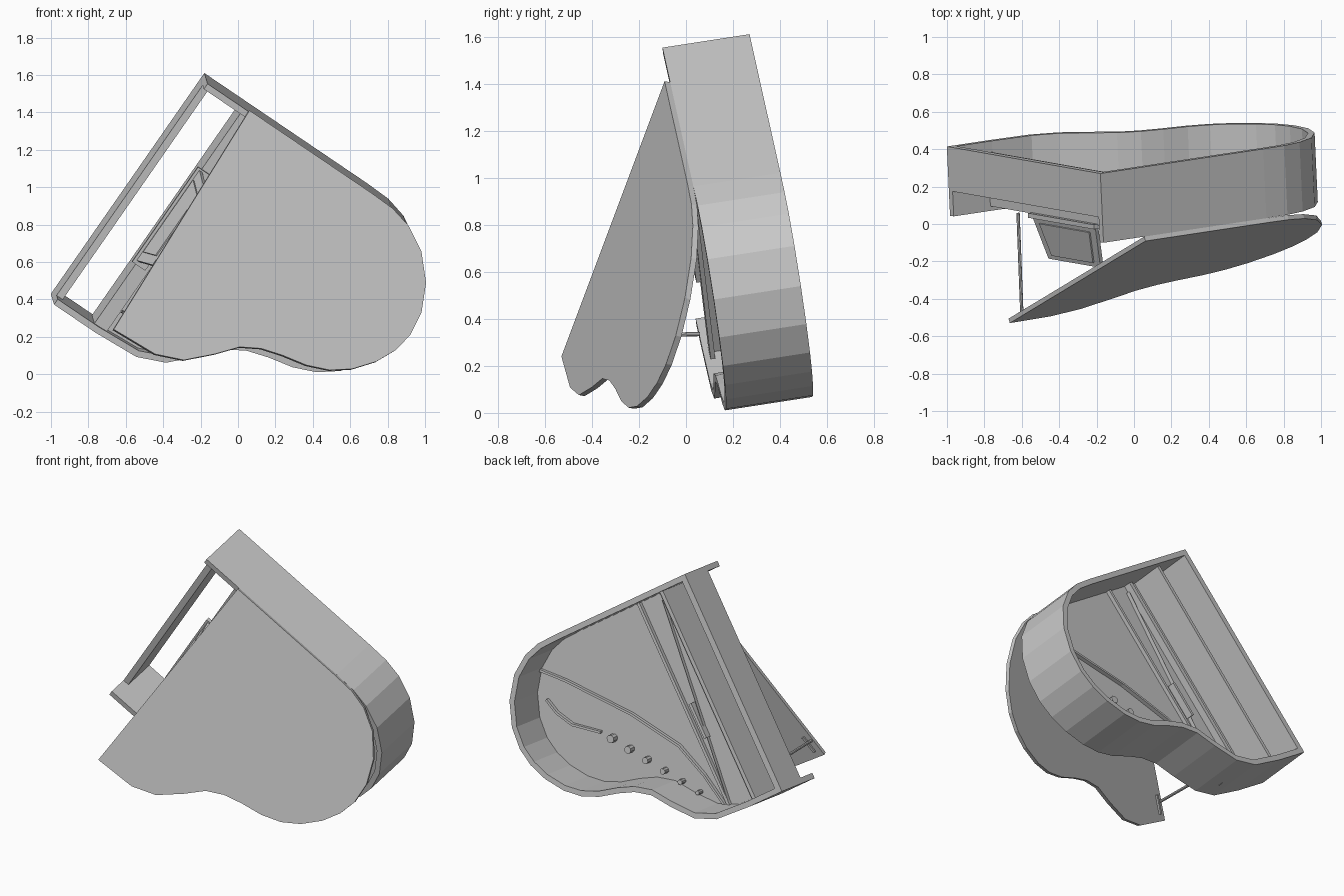
import bpy, bmesh, math
from mathutils import Matrix, Vector

cube = bpy.data.objects.get("Cube")
if cube:
    bpy.data.objects.remove(cube)

# One plain grey
grey = bpy.data.materials.new("plain grey")
grey.use_nodes = True
grey.diffuse_color = (0.58, 0.58, 0.58, 1)
grey.node_tree.nodes["Principled BSDF"].inputs["Base Color"].default_value = (0.58, 0.58, 0.58, 1)

# Tilted frame: s runs across the keyboard, t to the tail, h up out of the case
across = Vector((-0.568, 0.10, -0.817)).normalized()
up = across.cross(Vector((0.82, 0.124, -0.557))).normalized()
tail = up.cross(across)
FRAME = Matrix((across, tail, up)).transposed().to_4x4()
FRAME.translation = (-0.18, 0.27, 1.61)

WIDTH, HEIGHT, WALL = 1.445, 0.375, 0.035
RAIL = 0.24


def finish(name, bm, local=Matrix()):
    bmesh.ops.recalc_face_normals(bm, faces=bm.faces)
    mesh = bpy.data.meshes.new(name)
    bm.to_mesh(mesh)
    bm.free()
    mesh.materials.append(grey)
    ob = bpy.data.objects.new(name, mesh)
    bpy.context.collection.objects.link(ob)
    ob.matrix_world = FRAME @ local
    return ob


def slab(name, pts, h0, h1, local=Matrix()):
    """Flat outline raised from h0 to h1."""
    bm = bmesh.new()
    face = bm.faces.new([bm.verts.new((s, t, h0)) for s, t in pts])
    top = bmesh.ops.extrude_face_region(bm, geom=[face])["geom"]
    for v in top:
        if isinstance(v, bmesh.types.BMVert):
            v.co.z = h1
    return finish(name, bm, local)


def box(name, s0, s1, t0, t1, h0, h1, local=Matrix()):
    return slab(name, [(s0, t0), (s1, t0), (s1, t1), (s0, t1)], h0, h1, local)


def inset_path(pts, d):
    """Offset an open path sideways by d with mitred corners."""
    pts = [Vector(p) for p in pts]
    out = []
    for i, p in enumerate(pts):
        a = (p - pts[i - 1]).normalized() if i else None
        b = (pts[i + 1] - p).normalized() if i < len(pts) - 1 else a
        a = a or b
        na, nb = Vector((a.y, -a.x)), Vector((b.y, -b.x))
        m = (na + nb).normalized()
        out.append(tuple(p + m * d / max(m.dot(na), 0.4)))
    return out


def wall(name, pts, thick, h0, h1):
    """Upright strip following an open path."""
    inner = inset_path(pts, thick)
    bm = bmesh.new()
    rings = [[bm.verts.new((*q, h)) for q, h in ((p, h0), (p, h1), (r, h1), (r, h0))]
             for p, r in zip(pts, inner)]
    for a, b in zip(rings, rings[1:]):
        for k in range(4):
            bm.faces.new((a[k], a[(k + 1) % 4], b[(k + 1) % 4], b[k]))
    bm.faces.new(rings[0])
    bm.faces.new(rings[-1])
    return finish(name, bm)


def rod(name, a, b, r, sides=8):
    a, b = Vector(a), Vector(b)
    bm = bmesh.new()
    bmesh.ops.create_cone(bm, cap_ends=True, segments=sides, radius1=r, radius2=r, depth=(b - a).length)
    turn = (b - a).to_track_quat('Z', 'Y').to_matrix().to_4x4()
    return finish(name, bm, Matrix.Translation((a + b) / 2) @ turn)


# Curved side outline, from the straight side round the tail to the short side
CURVE = [(0, 1.06), (0.005, 1.2), (0.035, 1.32), (0.113, 1.452), (0.246, 1.564), (0.4, 1.628),
         (0.54, 1.64), (0.656, 1.615), (0.768, 1.56), (0.879, 1.47), (0.955, 1.37), (1.005, 1.25),
         (1.035, 1.11), (1.07, 0.995), (1.13, 0.893), (1.24, 0.8), (1.367, 0.674), (1.43, 0.525)]

# Case rim, open at the front and underneath
rim = [(0, 0)] + CURVE + [(WIDTH, 0.27), (WIDTH, 0)]
wall("case_rim", rim, WALL, 0, HEIGHT)
box("front_rail", WALL, WIDTH - WALL, 0, 0.04, 0, RAIL)

# Soundboard and cross beams
inner = inset_path([(0, 0.27)] + CURVE + [(WIDTH, 0.27)], WALL - 0.003)
slab("soundboard", inner, 0.265, 0.28)
box("fallboard", WALL, WIDTH - WALL, 0.24, 0.265, 0.06, 0.35)
box("key_shelf", WALL, WIDTH - WALL, 0.24, 0.32, 0.33, 0.35)
box("front_beam", WALL, WIDTH - WALL, 0.35, 0.38, 0.22, 0.27)
box("middle_beam", WALL, WIDTH - WALL, 0.56, 0.58, 0.24, 0.27)
slab("slanted_strut", [(0.08, 0.4), (0.1, 0.4), (1.35, 0.56), (1.33, 0.56)], 0.24, 0.27)
box("short_strut", 0.72, 0.95, 0.5, 0.52, 0.22, 0.27)

# Bridges and frame bolts under the board
wall("long_bridge", [(0.15, 1.45), (0.28, 1.3), (0.427, 1.158), (0.63, 0.96), (0.926, 0.735),
                     (1.15, 0.655), (1.374, 0.605)], 0.015, 0.24, 0.27)
wall("short_bridge", [(0.33, 1.49), (0.43, 1.46), (0.537, 1.39), (0.653, 1.22)], 0.015, 0.24, 0.27)
for i in range(6):
    k = i / 5
    s, t, r = 0.71 + 0.52 * k, 1.154 - 0.425 * k, 0.026 - 0.012 * k
    rod("bolt_%d" % (i + 1), (s, t, 0.22), (s, t, 0.27), r)

# Lid, hinged on the straight side and propped open
hinge = Matrix.Translation((0, 0, HEIGHT)) @ Matrix.Rotation(math.radians(-23.6), 4, 'Y')
slab("lid", [(0, 0.265)] + CURVE + [(WIDTH, 0.265)], 0, 0.025, hinge)
box("lid_batten", 1.28, 1.4, 0.3, 0.315, -0.012, 0.002, hinge)
to_local = FRAME.inverted()
rod("lid_prop", to_local @ Vector((-0.62, 0.06, 0.335)), to_local @ Vector((-0.6, -0.47, 0.325)), 0.009)

# Music desk, leaning back from the shelf
box("desk_base", 0.4, 1.02, 0.215, 0.3, 0.345, 0.37)
lean = Matrix.Translation((0, 0.25, 0.365)) @ Matrix.Rotation(math.radians(76), 4, 'X')
slab("desk_panel", [(0.41, 0), (1.0, 0), (0.95, 0.23), (0.46, 0.23)], 0, 0.02, lean)
slab("desk_inset", [(0.47, 0.025), (0.94, 0.025), (0.9, 0.205), (0.51, 0.205)], 0.02, 0.028, lean)
